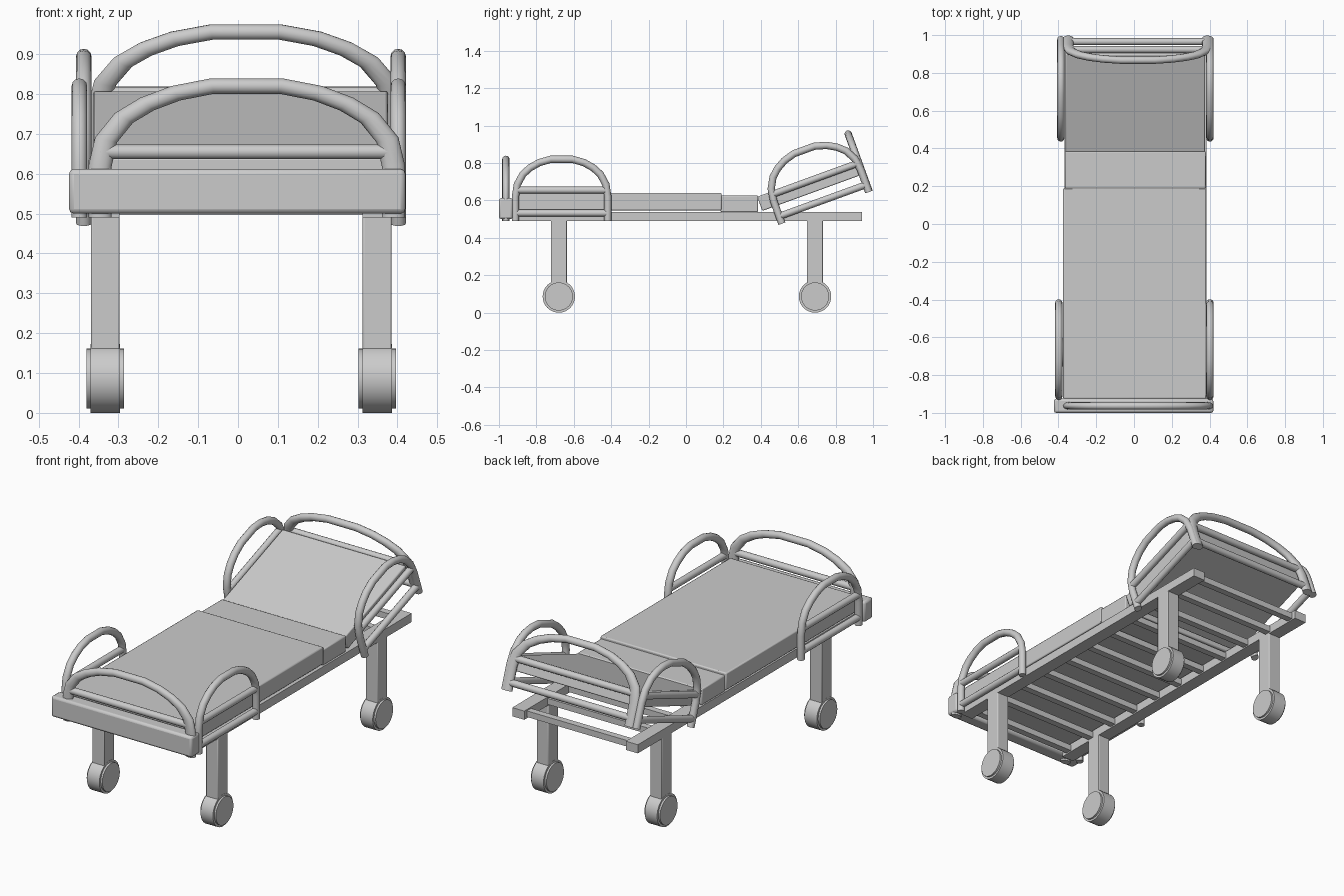
import bpy, math
from mathutils import Matrix, Vector

if "Cube" in bpy.data.objects:
    bpy.data.objects.remove(bpy.data.objects["Cube"])

TILT = math.radians(20)
FOOT = Matrix.Translation((0, -0.665, 0.49))                                   # foot rail frame
HEAD = Matrix.Translation((0, 0.745, 0.56)) @ Matrix.Rotation(TILT, 4, 'X')    # raised backrest frame
ALONG_Y = Matrix.Rotation(math.radians(90), 4, 'Z')


def box(name, x, y, z, frame=Matrix(), bevel=0.0):
    """Box from (min, max) ranges inside a local frame."""
    bpy.ops.mesh.primitive_cube_add(size=1)
    o = bpy.context.object
    o.name = name
    centre = Vector([(a + b) / 2 for a, b in (x, y, z)])
    size = [b - a for a, b in (x, y, z)]
    o.data.transform(Matrix.Diagonal((*size, 1)))
    o.matrix_world = frame @ Matrix.Translation(centre)
    if bevel:
        m = o.modifiers.new("bevel", 'BEVEL')
        m.width = bevel
        m.segments = 2
        bpy.ops.object.shade_smooth_by_angle(angle=math.radians(40))
    return o


def tube(name, points, radius, matrix):
    """Round tube through points in the local x-z plane."""
    c = bpy.data.curves.new(name, 'CURVE')
    c.dimensions = '3D'
    c.bevel_depth = radius
    c.bevel_resolution = 4
    c.use_fill_caps = True
    s = c.splines.new('POLY')
    s.points.add(len(points) - 1)
    for p, (u, v) in zip(s.points, points):
        p.co = (u, 0, v, 1)
    o = bpy.data.objects.new(name, c)
    bpy.context.collection.objects.link(o)
    o.matrix_world = matrix
    bpy.context.view_layer.objects.active = o
    bpy.ops.object.select_all(action='DESELECT')
    o.select_set(True)
    bpy.ops.object.convert(target='MESH')
    bpy.ops.object.shade_smooth_by_angle(angle=math.radians(35))


def cylinder(name, radius, depth, loc):
    bpy.ops.mesh.primitive_cylinder_add(vertices=32, radius=radius, depth=depth,
                                        location=loc, rotation=(0, math.pi / 2, 0))
    bpy.context.object.name = name
    bpy.ops.object.shade_smooth_by_angle(angle=math.radians(35))


# Arched guard with two cross bars
half = [(0.247, 0), (0.247, 0.13), (0.237, 0.195), (0.207, 0.25),
        (0.168, 0.285), (0.12, 0.312), (0.058, 0.33)]
arch = half + [(-u, v) for u, v in reversed(half)]


def guard(name, matrix):
    tube(name + "_arch", arch, 0.0195, matrix)
    for label, v in (("upper", 0.165), ("lower", 0.042)):
        tube(f"{name}_{label}_bar", [(-0.247, v), (0.247, v)], 0.0185, matrix)


wide = Matrix.Diagonal((1.49, 1, 1, 1))
for side, fx, hx in (("right", 0.402, 0.402), ("left", -0.398, -0.387)):
    guard(f"foot_{side}_guard", FOOT @ Matrix.Translation((fx, 0, 0)) @ ALONG_Y)
    guard(f"head_{side}_guard", HEAD @ Matrix.Translation((hx, 0, 0)) @ ALONG_Y)
guard("foot_end_guard", FOOT @ Matrix.Translation((0.022, -0.298, 0)) @ wide)
guard("head_end_guard", HEAD @ Matrix.Translation((0.02, 0.25, 0)) @ wide)

# Footboard
box("footboard", (-0.424, 0.42), (-1.0, -0.925), (0.50, 0.612), bevel=0.012)

# Mattress sections
box("foot_mattress", (-0.375, 0.382), (-0.925, 0.19), (0.547, 0.64), bevel=0.006)
box("middle_mattress", (-0.366, 0.38), (0.185, 0.385), (0.538, 0.626), bevel=0.006)
box("back_mattress", (-0.363, 0.376), (-0.322, 0.231), (0.10, 0.181), HEAD, 0.006)

# Frame rails, legs and wheels
for side, x in (("left", -0.333), ("right", 0.349)):
    box(f"{side}_rail", (x - 0.036, x + 0.036), (-0.93, 0.94), (0.49, 0.537))
    for end, y in (("front", -0.68), ("rear", 0.69)):
        box(f"{end}_{side}_leg", (x - 0.036, x + 0.036), (y - 0.043, y + 0.043), (0.1, 0.50), bevel=0.004)
        cylinder(f"{end}_{side}_wheel", 0.0865, 0.074, (x, y, 0.0865))
        cylinder(f"{end}_{side}_wheel_cap", 0.075, 0.094, (x, y, 0.0865))

# Cross slats
for i in range(11):
    y = -0.88 + i * 0.178
    box(f"slat_{i + 1}", (-0.31, 0.325), (y - 0.018, y + 0.018), (0.497, 0.53))
